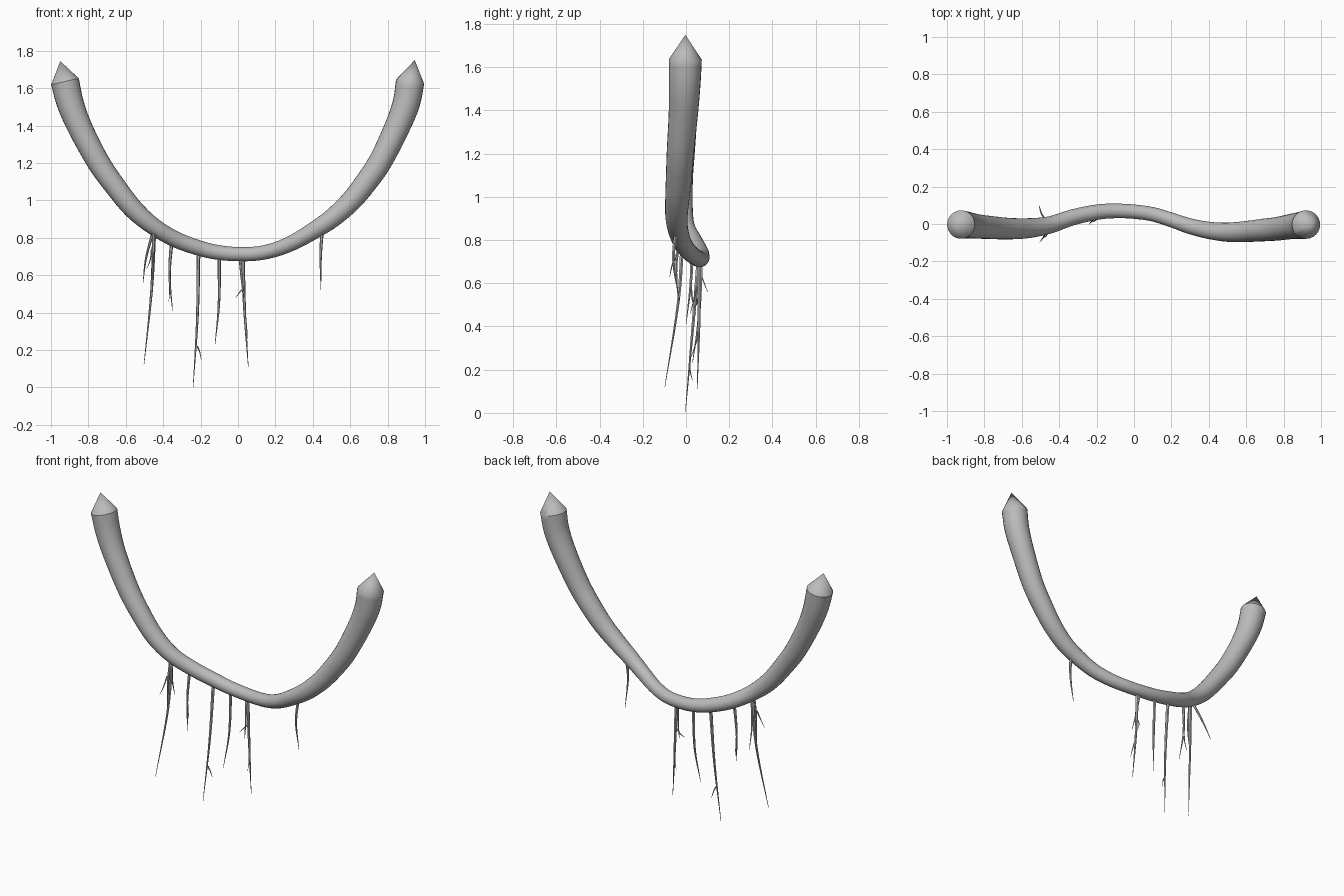
import bpy, bmesh, math
from mathutils import Vector

if "Cube" in bpy.data.objects:
    bpy.data.objects.remove(bpy.data.objects["Cube"])

bark = bpy.data.materials.new("grey bark")
bark.diffuse_color = (0.5, 0.5, 0.5, 1)
bark.use_nodes = True
bark.node_tree.nodes["Principled BSDF"].inputs["Base Color"].default_value = bark.diffuse_color


def spline(points, steps):
    """Catmull-Rom through (x, y, z, radius) points."""
    p = [Vector(q) for q in points]
    p = [2 * p[0] - p[1]] + p + [2 * p[-1] - p[-2]]
    out = []
    for a, b, c, d in zip(p, p[1:], p[2:], p[3:]):
        for i in range(steps):
            t = i / steps
            out.append(0.5 * (2 * b + (c - a) * t + (2 * a - 5 * b + 4 * c - d) * t * t
                              + (3 * b - a - 3 * c + d) * t ** 3))
    return out + [p[-2]]


def tube(name, points, sides, steps, start_tip=None, end_tip=None):
    path = spline(points, steps)
    bm = bmesh.new()
    rings = []
    for i, q in enumerate(path):
        tangent = (path[min(i + 1, len(path) - 1)] - path[max(i - 1, 0)]).to_3d().normalized()
        u = tangent.cross(Vector((0, 1, 0))).normalized()
        v = tangent.cross(u)
        rings.append([bm.verts.new(q.to_3d() + q.w * (u * math.cos(a) + v * math.sin(a)))
                      for a in (math.tau * k / sides for k in range(sides))])
    for r, s in zip(rings, rings[1:]):
        for k in range(sides):
            n = (k + 1) % sides
            bm.faces.new((r[k], r[n], s[n], s[k]))
    # pointed or flat ends
    for ring, tip in ((rings[0], start_tip), (rings[-1], end_tip)):
        if tip:
            apex = bm.verts.new(tip)
            for k in range(sides):
                bm.faces.new((ring[k], ring[(k + 1) % sides], apex))
        else:
            bm.faces.new(ring)
    bmesh.ops.recalc_face_normals(bm, faces=bm.faces)
    mesh = bpy.data.meshes.new(name)
    bm.to_mesh(mesh)
    bm.free()
    mesh.materials.append(bark)
    ob = bpy.data.objects.new(name, mesh)
    bpy.context.collection.objects.link(ob)
    bpy.ops.object.select_all(action='DESELECT')
    ob.select_set(True)
    bpy.context.view_layer.objects.active = ob
    bpy.ops.object.shade_smooth_by_angle(angle=math.radians(35))
    return ob


# Hanging vine, thick at both raised ends and thin at the sag
tube("vine", [
    (-.925, -.003, 1.635, .076), (-.897, -.005, 1.52, .072), (-.845, -.012, 1.39, .066),
    (-.75, -.02, 1.21, .061), (-.66, -.025, 1.08, .057), (-.56, -.022, .955, .053),
    (-.45, -.005, .86, .046), (-.33, .035, .79, .043), (-.2, .063, .743, .041),
    (-.1, .07, .721, .039), (0, .066, .713, .038), (.1, .052, .716, .038),
    (.2, .022, .737, .039), (.3, -.012, .778, .042), (.4, -.034, .836, .046),
    (.5, -.044, .902, .051), (.6, -.04, .992, .056), (.68, -.033, 1.09, .06),
    (.762, -.026, 1.21, .063), (.85, -.012, 1.39, .068), (.9, -.006, 1.52, .073),
    (.92, -.003, 1.635, .076)], 24, 4,
    start_tip=(-.95, -.003, 1.745), end_tip=(.945, -.003, 1.75))

# Thin hanging roots: top, middle and end, then start radius
roots = [
    ((-.448, -.015, .84), (-.462, -.035, .52), (-.503, -.098, .12), .011),
    ((-.455, .0, .83), (-.492, .05, .69), (-.508, .1, .56), .008),
    ((-.452, -.025, .83), (-.455, -.045, .68), (-.462, -.035, .51), .009),
    ((-.355, .03, .78), (-.366, .022, .6), (-.35, .0, .41), .01),
    ((-.212, .06, .73), (-.217, .03, .38), (-.24, -.003, .003), .011),
    ((-.1, .07, .71), (-.102, .06, .45), (-.123, .03, .23), .01),
    ((.025, .06, .7), (.036, .06, .4), (.055, .052, .11), .011),
    ((.01, .065, .7), (.022, .045, .56), (.032, .02, .46), .008),
    ((.45, -.045, .85), (.442, -.058, .7), (.443, -.03, .52), .01),
]
for i, (a, b, c, r) in enumerate(roots, 1):
    tube(f"root_{i}", [(*a, r), (*b, r * .65), (*c, .0012)], 6, 5)

# Small side rootlets
rootlets = [
    ((-.218, .015, .22), (-.205, .02, .19), (-.197, .03, .15)),
    ((.028, .05, .53), (.005, .05, .505), (-.012, .03, .48)),
    ((-.462, -.04, .74), (-.47, -.065, .68), (-.49, -.075, .63)),
    ((-.366, .022, .6), (-.366, .03, .52), (-.37, .045, .46)),
    ((.038, .06, .38), (.046, .045, .32), (.05, .025, .26)),
]
for i, (a, b, c) in enumerate(rootlets, 1):
    tube(f"rootlet_{i}", [(*a, .005), (*b, .003), (*c, .001)], 5, 3)
